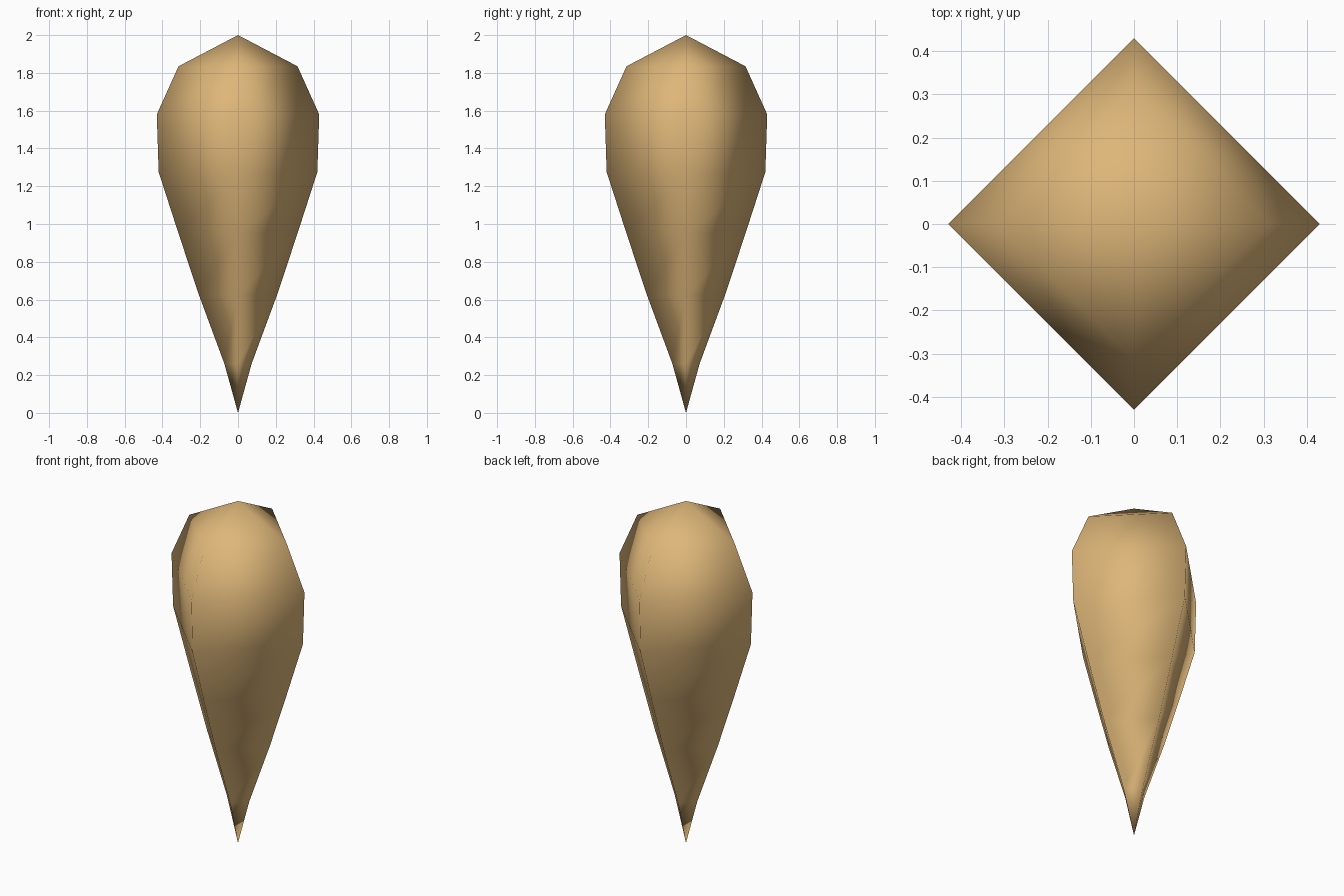
import bpy, bmesh, math

if "Cube" in bpy.data.objects:
    bpy.data.objects.remove(bpy.data.objects["Cube"])

# Tapered four-sided teardrop: (radius, height) rings between two poles
RINGS = [(0.072, 0.26), (0.207, 0.625), (0.315, 0.95), (0.42, 1.275),
         (0.43, 1.58), (0.315, 1.835)]
SIDES = 4

bm = bmesh.new()
tip = bm.verts.new((0, 0, 0))
top = bm.verts.new((0, 0, 2))
loops = [[bm.verts.new((r * math.cos(i * math.tau / SIDES),
                        r * math.sin(i * math.tau / SIDES), z))
          for i in range(SIDES)] for r, z in RINGS]

for i in range(SIDES):
    j = (i + 1) % SIDES
    bm.faces.new((tip, loops[0][j], loops[0][i]))
    for low, high in zip(loops, loops[1:]):
        bm.faces.new((low[i], low[j], high[j], high[i]))
    bm.faces.new((loops[-1][i], loops[-1][j], top))

# Smooth shading over the whole body
for face in bm.faces:
    face.smooth = True
bmesh.ops.recalc_face_normals(bm, faces=bm.faces)

mesh = bpy.data.meshes.new("teardrop_body")
bm.to_mesh(mesh)
bm.free()

# Warm tan colour
tan = bpy.data.materials.new("warm_tan")
tan.diffuse_color = (0.73, 0.47, 0.19, 1)
tan.use_nodes = True
tan.node_tree.nodes["Principled BSDF"].inputs["Base Color"].default_value = tan.diffuse_color
mesh.materials.append(tan)

body = bpy.data.objects.new("teardrop_body", mesh)
bpy.context.collection.objects.link(body)
